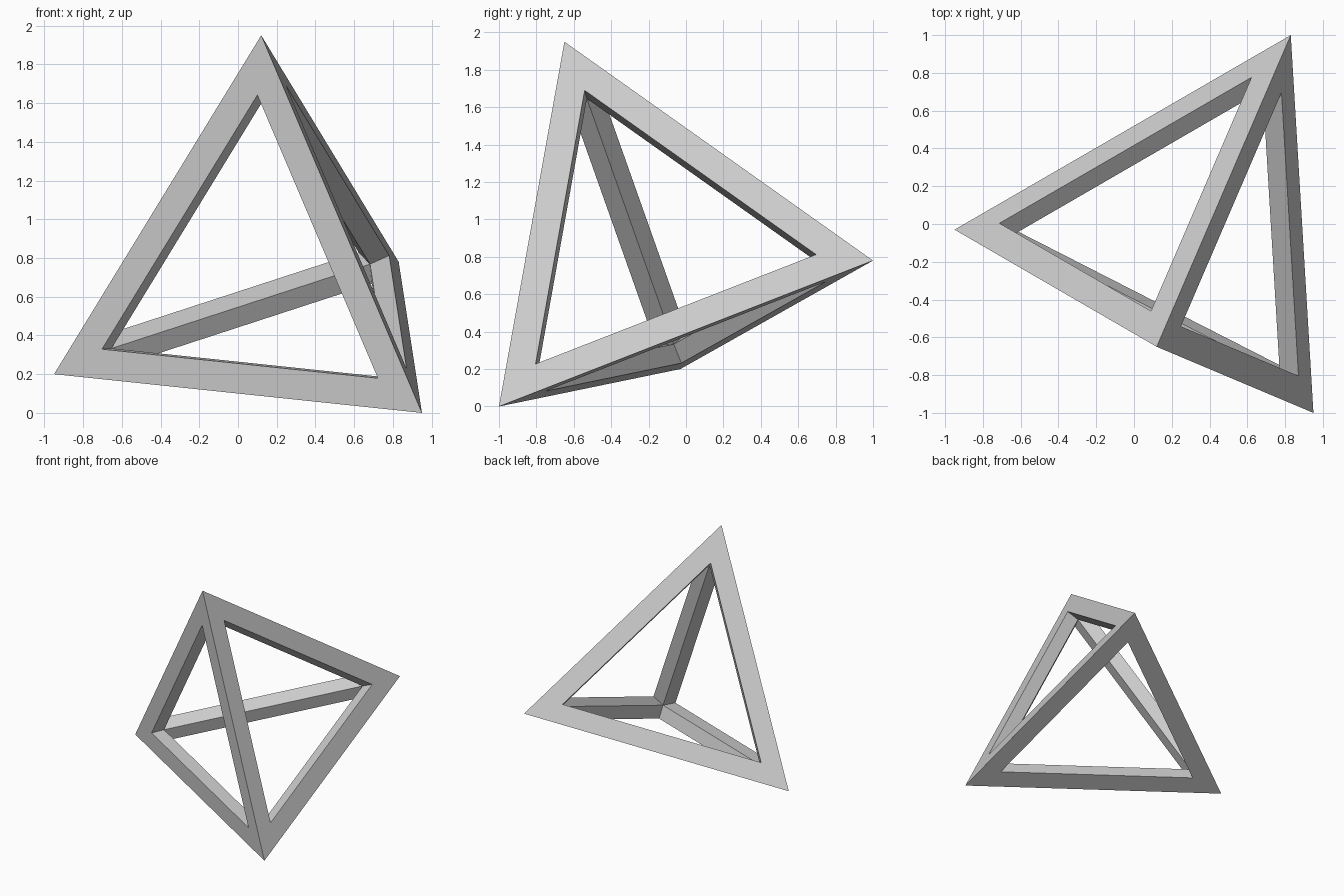
import bpy
import bmesh
from itertools import combinations
from mathutils import Vector

cube = bpy.data.objects.get("Cube")
if cube:
    bpy.data.objects.remove(cube, do_unlink=True)

INSET = 0.75  # opening and hollow size relative to the full solid

# Plain grey material
grey = bpy.data.materials.new("light_grey")
grey.use_nodes = True
grey.diffuse_color = (0.6, 0.6, 0.6, 1)
grey.node_tree.nodes["Principled BSDF"].inputs["Base Color"].default_value = (0.6, 0.6, 0.6, 1)

# Corners of the tilted regular tetrahedron
corners = [Vector(c) for c in ((0.12, -0.65, 1.95), (-0.95, -0.03, 0.20),
                               (0.95, -1.0, 0.0), (0.83, 1.0, 0.78))]


def shrink(points):
    """Scale points toward their own centre."""
    centre = sum(points, Vector()) / len(points)
    return [centre.lerp(p, INSET) for p in points]


bm = bmesh.new()
outer = [bm.verts.new(p) for p in corners]
inner = [bm.verts.new(p) for p in shrink(corners)]

# Each side: a flat triangular border, and walls running in to the inner ridges
for side in combinations(range(len(corners)), 3):
    opening = [bm.verts.new(p) for p in shrink([corners[i] for i in side])]
    for a, b in combinations(range(3), 2):
        i, j = side[a], side[b]
        bm.faces.new((outer[i], outer[j], opening[b], opening[a]))
        bm.faces.new((opening[a], opening[b], inner[j], inner[i]))

bmesh.ops.recalc_face_normals(bm, faces=bm.faces)
mesh = bpy.data.meshes.new("tetrahedron_frame")
bm.to_mesh(mesh)
bm.free()
mesh.materials.append(grey)
frame = bpy.data.objects.new("tetrahedron_frame", mesh)
bpy.context.collection.objects.link(frame)
